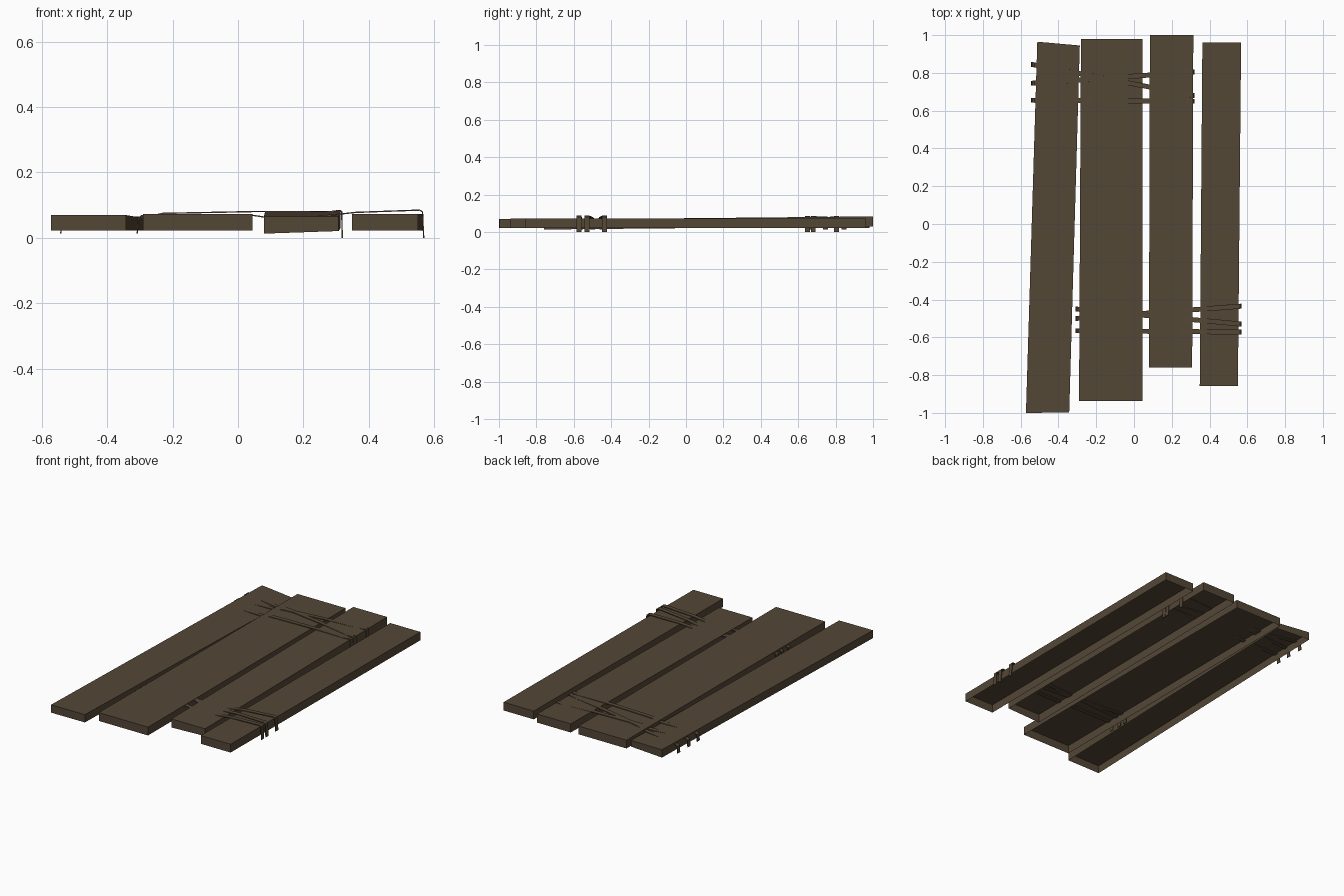
import bpy

if "Cube" in bpy.data.objects:
    bpy.data.objects.remove(bpy.data.objects["Cube"])

wood = bpy.data.materials.new("dark weathered brown")
wood.diffuse_color = (0.088, 0.063, 0.037, 1)
wood.use_nodes = True
wood.node_tree.nodes["Principled BSDF"].inputs["Base Color"].default_value = wood.diffuse_color


def make_object(name, verts, faces):
    mesh = bpy.data.meshes.new(name)
    mesh.from_pydata(verts, [], faces)
    mesh.materials.append(wood)
    obj = bpy.data.objects.new(name, mesh)
    bpy.context.collection.objects.link(obj)
    return obj


def plank(name, corners, bottom, top):
    """Open-bottomed board: corners run counter-clockwise from front left."""
    verts = [(x, y, z) for (x, y), z in zip(corners, bottom)]
    verts += [(x, y, z) for (x, y), z in zip(corners, top)]
    faces = [(4, 5, 6, 7)]
    for i in range(4):
        j = (i + 1) % 4
        faces.append((i, j, j + 4, i + 4))
    make_object(name, verts, faces)


def strap(name, profile, y_left, y_right, width=0.026):
    """Thin strip following an x-z profile, slanting from y_left to y_right."""
    x0, x1 = profile[0][0], profile[-1][0]
    verts = []
    for x, z in profile:
        y = y_left + (y_right - y_left) * (x - x0) / (x1 - x0)
        verts += [(x, y - width / 2, z), (x, y + width / 2, z)]
    faces = [(2 * i, 2 * i + 2, 2 * i + 3, 2 * i + 1)
             for i in range(len(profile) - 1)]
    obj = make_object(name, verts, faces)
    mod = obj.modifiers.new("thickness", 'SOLIDIFY')
    mod.thickness = 0.004
    mod.offset = 0


# Four uneven boards
plank("plank_left", [(-0.572, -1.0), (-0.343, -0.998), (-0.287, 0.945), (-0.512, 0.965)],
      [0.022] * 4, [0.07, 0.07, 0.06, 0.07])
plank("plank_centre_left", [(-0.291, -0.937), (0.044, -0.937), (0.045, 0.98), (-0.281, 0.98)],
      [0.022] * 4, [0.073] * 4)
plank("plank_centre_right", [(0.079, -0.76), (0.308, -0.76), (0.314, 1.0), (0.084, 1.0)],
      [0.013, 0.021, 0.03, 0.03], [0.066, 0.066, 0.083, 0.083])
plank("plank_right", [(0.348, -0.858), (0.55, -0.858), (0.567, 0.962), (0.362, 0.962)],
      [0.022] * 4, [0.073] * 4)

# Straps binding the back and front, hanging down at both ends
back_profile = [(-0.542, 0.014), (-0.538, 0.055), (-0.525, 0.064), (-0.285, 0.063),
                (-0.23, 0.075), (0.07, 0.081), (0.27, 0.079), (0.312, 0.084),
                (0.317, 0.08), (0.319, 0.0)]
front_profile = [(-0.308, 0.014), (-0.305, 0.06), (-0.295, 0.068), (0.045, 0.069),
                 (0.085, 0.063), (0.24, 0.065), (0.36, 0.078), (0.555, 0.085),
                 (0.564, 0.08), (0.568, 0.0)]
for i, (a, b) in enumerate([(0.845, 0.68), (0.745, 0.805), (0.655, 0.65)]):
    strap(f"back_strap_{i + 1}", back_profile, a, b)
for i, (a, b) in enumerate([(-0.5, -0.435), (-0.45, -0.53), (-0.565, -0.572)]):
    strap(f"front_strap_{i + 1}", front_profile, a, b)
